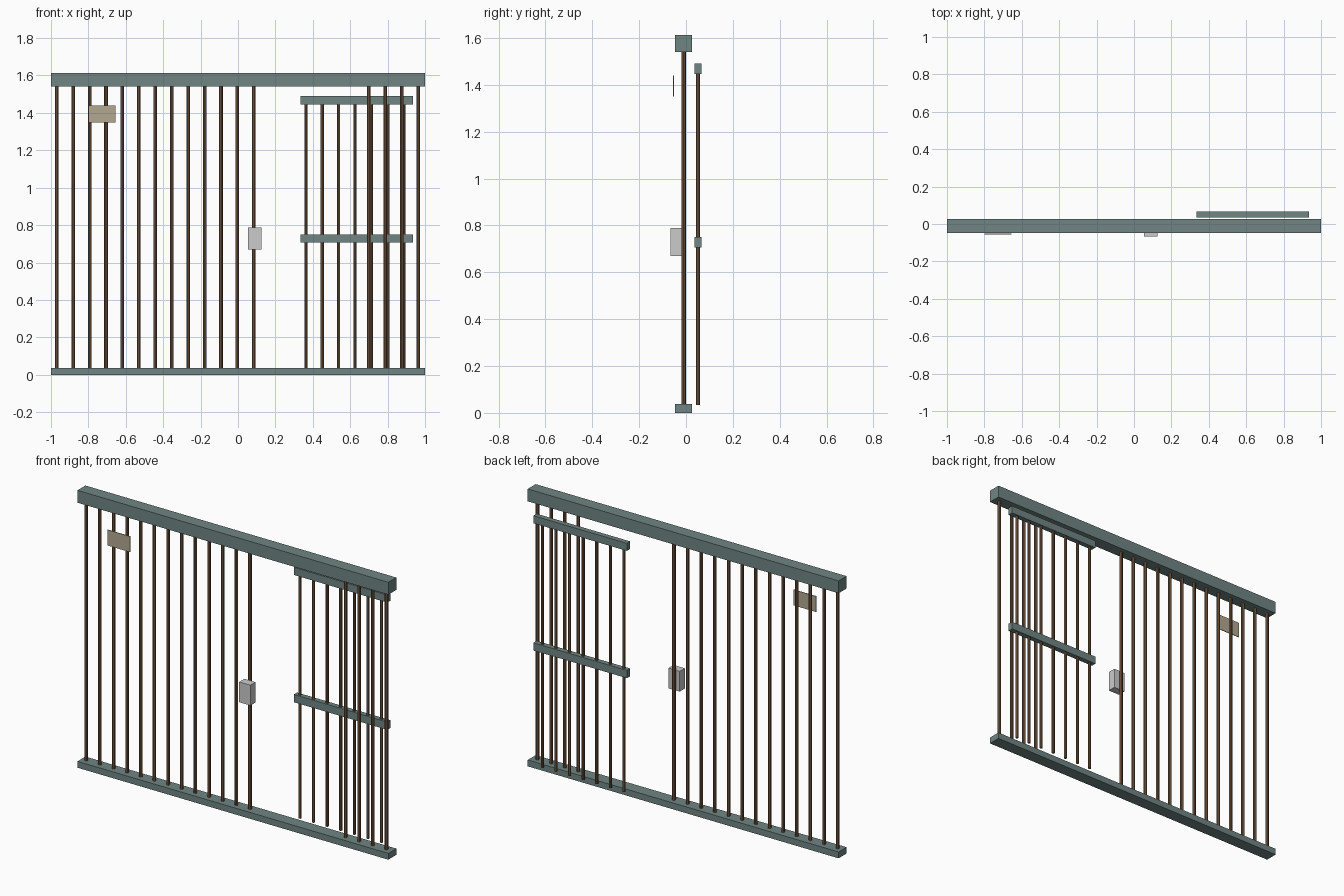
import bpy

if "Cube" in bpy.data.objects:
    bpy.data.objects.remove(bpy.data.objects["Cube"])


def material(name, color):
    m = bpy.data.materials.new(name)
    m.diffuse_color = (*color, 1)
    m.use_nodes = True
    m.node_tree.nodes["Principled BSDF"].inputs["Base Color"].default_value = m.diffuse_color
    return m


STEEL = material("painted_steel", (0.16, 0.235, 0.23))
RUST = material("rusty_bar", (0.20, 0.115, 0.06))
TAN = material("plate_tan", (0.45, 0.39, 0.28))

FRAME_Y, DOOR_Y = -0.0105, 0.051
PITCH = 0.0878


def box(name, x, y, z, mat=None):
    """Box from (min, max) ranges on each axis."""
    bpy.ops.mesh.primitive_cube_add(
        size=1, location=[sum(r) / 2 for r in (x, y, z)])
    ob = bpy.context.object
    ob.name = name
    ob.scale = [r[1] - r[0] for r in (x, y, z)]
    bpy.ops.object.transform_apply(location=False, rotation=False, scale=True)
    if mat:
        ob.data.materials.append(mat)
    return ob


def bar(name, x, y, z0, z1, radius):
    bpy.ops.mesh.primitive_cylinder_add(
        vertices=8, radius=radius, depth=z1 - z0, location=(x, y, (z0 + z1) / 2))
    ob = bpy.context.object
    ob.name = name
    ob.data.materials.append(RUST)


# Fixed frame: header and sill
frame_y = (-0.047, 0.026)
box("top_beam", (-1, 1), frame_y, (1.541, 1.613), STEEL)
box("bottom_beam", (-1, 1), frame_y, (0, 0.037), STEEL)

# Fixed bars, leaving the doorway gap
for i in range(23):
    if not 13 <= i <= 18:
        bar(f"fixed_bar_{i}", -0.969 + i * PITCH, FRAME_Y, 0.03, 1.55, 0.0095)

# Sliding door, standing open behind the right-hand bars
door_x, door_y = (0.334, 0.935), (0.036, 0.066)
box("door_top_rail", door_x, door_y, (1.446, 1.49), STEEL)
box("door_middle_rail", door_x, door_y, (0.706, 0.751), STEEL)
for i in range(7):
    bar(f"door_bar_{i}", 0.363 + i * 0.0875, DOOR_Y, 0.034, 1.46, 0.0085)

# Lock box on the last bar before the doorway, and the sign plate
box("lock_box", (0.054, 0.126), (-0.066, -0.019), (0.67, 0.788))
box("sign_plate", (-0.80, -0.655), (-0.056, -0.052), (1.349, 1.44), TAN)
